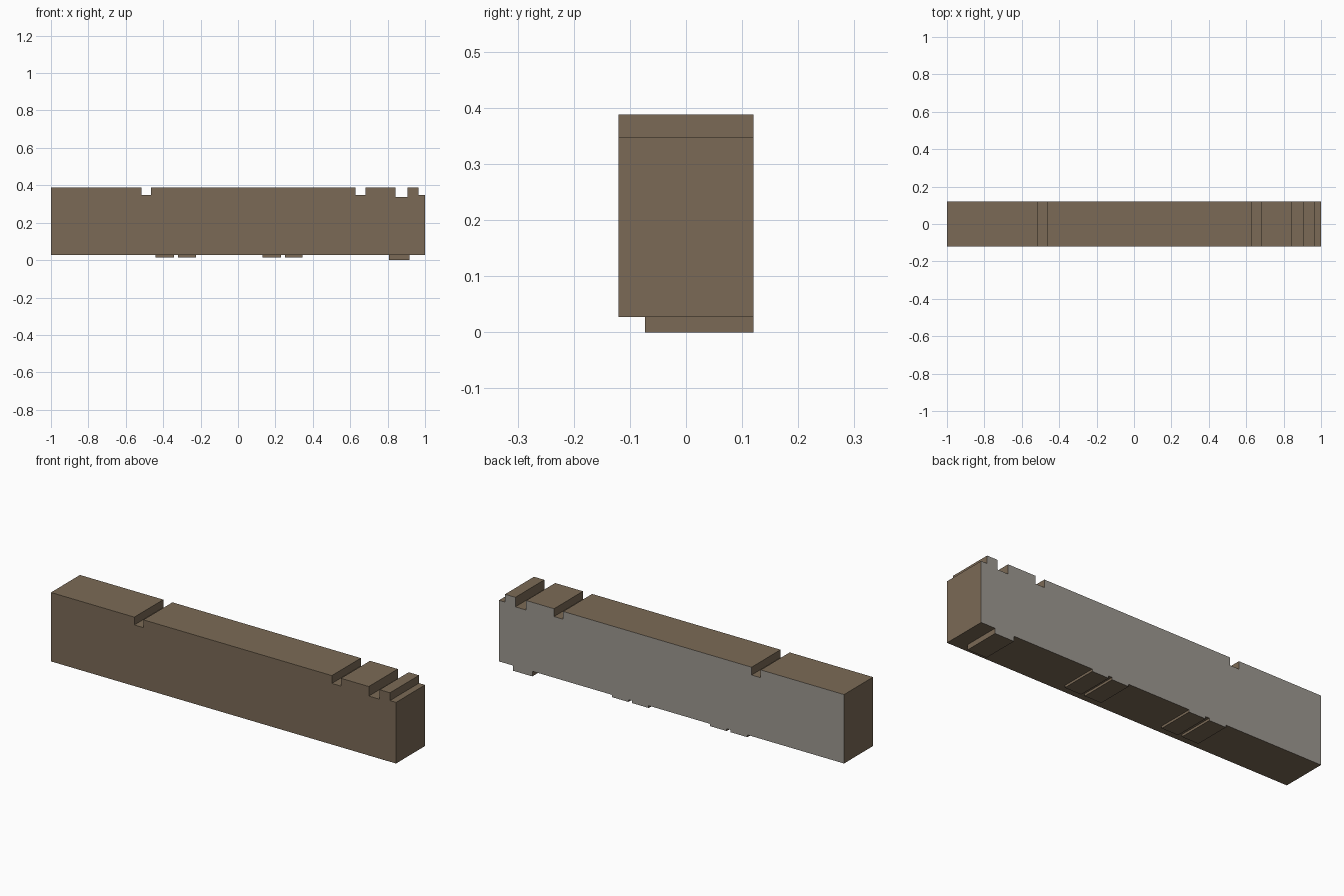
import bpy, bmesh

if "Cube" in bpy.data.objects:
    bpy.data.objects.remove(bpy.data.objects["Cube"])


def srgb(*c):
    return [((v / 255 + 0.055) / 1.055) ** 2.4 for v in c] + [1.0]


def material(name, colour):
    m = bpy.data.materials.new(name)
    m.diffuse_color = colour
    m.use_nodes = True
    m.node_tree.nodes["Principled BSDF"].inputs["Base Color"].default_value = m.diffuse_color
    return m


BROWN = material("brown", srgb(123, 106, 86))
GREY = material("back_grey", srgb(158, 153, 145))
FRONT, BACK = -0.12, 0.12


def extrude_profile(name, points, y0, y1):
    """Extrude an x-z outline from y0 to y1; the rear face is grey."""
    bm = bmesh.new()
    face = bm.faces.new([bm.verts.new((x, y0, z)) for x, z in points])
    moved = bmesh.ops.extrude_face_region(bm, geom=[face], use_keep_orig=True)
    verts = [g for g in moved["geom"] if isinstance(g, bmesh.types.BMVert)]
    bmesh.ops.translate(bm, verts=verts, vec=(0, y1 - y0, 0))
    bmesh.ops.recalc_face_normals(bm, faces=bm.faces)
    for f in bm.faces:
        f.material_index = 1 if f.normal.y > 0.9 else 0
    mesh = bpy.data.meshes.new(name)
    bm.to_mesh(mesh)
    bm.free()
    mesh.materials.append(BROWN)
    mesh.materials.append(GREY)
    obj = bpy.data.objects.new(name, mesh)
    bpy.context.collection.objects.link(obj)
    return obj


# Main beam with notches across its top and a step at the right end
TOP, BASE = 0.388, 0.027
outline = [(-1, BASE), (-1, TOP)]
for x0, x1, z in [(-0.517, -0.464, 0.347), (0.628, 0.681, 0.347), (0.842, 0.905, 0.338)]:
    outline += [(x0, TOP), (x0, z), (x1, z), (x1, TOP)]
outline += [(0.965, TOP), (0.965, 0.347), (1, 0.347), (1, BASE)]
extrude_profile("beam", outline, FRONT, BACK)

# Shallow pads under the beam, flush with the back
pads = [(-0.44, -0.343, 0.015), (-0.32, -0.224, 0.015), (0.132, 0.229, 0.015),
        (0.25, 0.346, 0.015), (0.807, 0.918, 0.0)]
for i, (x0, x1, z) in enumerate(pads):
    extrude_profile(f"bottom_pad_{i + 1}",
                    [(x0, z), (x0, BASE), (x1, BASE), (x1, z)], -0.073, BACK)
